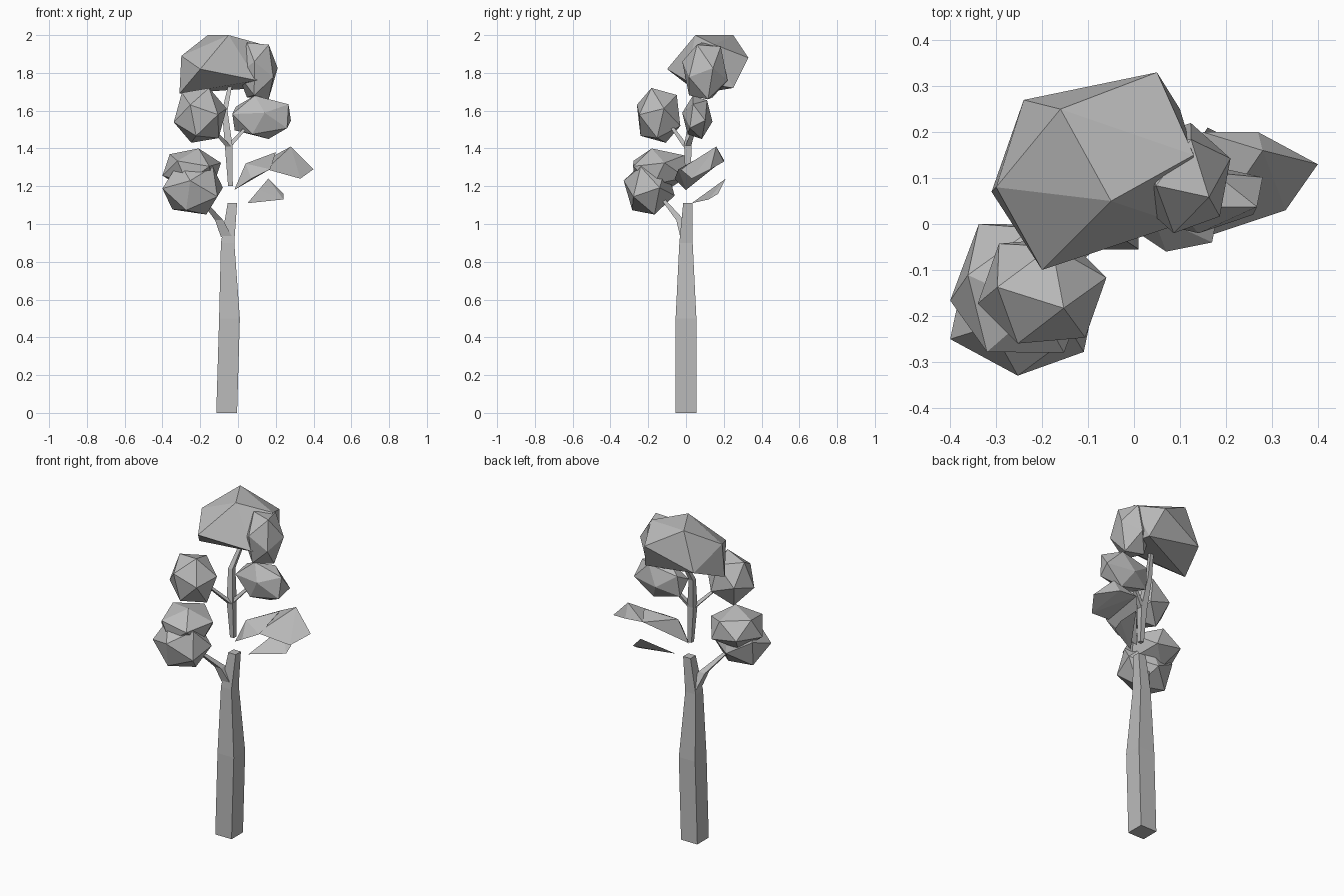
import bpy
import bmesh
from mathutils import Euler, Vector

cube = bpy.data.objects.get("Cube")
if cube:
    bpy.data.objects.remove(cube, do_unlink=True)

# One grey for the whole tree
GREY = (0.5, 0.5, 0.5, 1)
grey = bpy.data.materials.new("plain grey")
grey.use_nodes = True
grey.diffuse_color = GREY
shader = grey.node_tree.nodes["Principled BSDF"]
shader.inputs["Base Color"].default_value = GREY


def add_object(name, bm):
    """Turn a finished bmesh into a flat-shaded grey object."""
    bmesh.ops.recalc_face_normals(bm, faces=bm.faces)
    mesh = bpy.data.meshes.new(name)
    bm.to_mesh(mesh)
    bm.free()
    mesh.materials.append(grey)
    tree_part = bpy.data.objects.new(name, mesh)
    bpy.context.collection.objects.link(tree_part)


def lump(name, low, high, turn):
    """Rounded foliage: a turned icosahedron fitted between two corners."""
    bm = bmesh.new()
    turned = Euler((turn, turn / 2, turn)).to_matrix().to_4x4()
    bmesh.ops.create_icosphere(bm, subdivisions=1, radius=1, matrix=turned)
    for axis in range(3):
        values = [vert.co[axis] for vert in bm.verts]
        smallest, largest = min(values), max(values)
        for vert in bm.verts:
            share = (vert.co[axis] - smallest) / (largest - smallest)
            vert.co[axis] = low[axis] + share * (high[axis] - low[axis])
    add_object(name, bm)


def shard(name, *corners):
    """Angular foliage: the convex hull of a few corner points."""
    bm = bmesh.new()
    for corner in corners:
        bm.verts.new(corner)
    hull = bmesh.ops.convex_hull(bm, input=bm.verts)
    unused = set(hull["geom_interior"] + hull["geom_unused"])
    loose = [item for item in unused if isinstance(item, bmesh.types.BMVert)]
    bmesh.ops.delete(bm, geom=loose, context='VERTS')
    add_object(name, bm)


def limb(name, start_width, end_width, *path):
    """Square limb along a path, tapering evenly with height."""
    bm = bmesh.new()
    rings = []
    bottom, top = path[0][2], path[-1][2]
    for point in path:
        share = (point[2] - bottom) / (top - bottom)
        half = (start_width + share * (end_width - start_width)) / 2
        ring = []
        for side_x, side_y in ((-1, -1), (1, -1), (1, 1), (-1, 1)):
            offset = Vector((side_x, side_y, 0)) * half
            ring.append(bm.verts.new(Vector(point) + offset))
        rings.append(ring)
    for lower, upper in zip(rings, rings[1:]):
        for i in range(4):
            j = (i + 1) % 4
            bm.faces.new((lower[i], lower[j], upper[j], upper[i]))
    bm.faces.new(rings[0])
    bm.faces.new(rings[-1])
    add_object(name, bm)


# Trunk: a straight lower half and a tapering upper half
limb("lower_trunk", .11, .11, (-.06, 0, 0), (-.045, 0, .5))
limb("upper_trunk", .11, .05, (-.045, 0, .5), (-.055, 0, .9), (-.03, .01, 1.11))

# Branches
limb("lower_branch", .06, .02, (-.06, 0, .93), (-.1, -.03, 1.02), (-.2, -.13, 1.14))
limb("lower_stem", .025, .04, (-.04, .01, 1.2), (-.05, .01, 1.42))
limb("upper_stem", .04, .02, (-.05, .01, 1.42), (-.07, .04, 1.6), (-.04, .1, 1.74))
limb("right_twig", .03, .02, (-.05, 0, 1.41), (-.15, -.08, 1.52))
limb("left_twig", .03, .02, (-.05, .01, 1.41), (.05, .05, 1.52))

# Top crown
shard("crown", (-.2, -.1, 1.82), (-.31, .07, 1.69), (-.3, .08, 1.89),
      (-.05, .05, 2), (-.16, .25, 2), (.05, .33, 1.88), (.13, .15, 1.95),
      (.1, 0, 1.76), (-.24, .27, 1.77), (.1, .25, 1.72))
lump("crown_side", (0, -.02, 1.66), (.21, .22, 1.96), .6)

# Round foliage
lump("middle_right_foliage", (-.34, -.26, 1.43), (-.06, -.03, 1.72), .4)
lump("middle_left_foliage", (-.03, -.02, 1.45), (.28, .14, 1.68), .9)
lump("lower_right_foliage_back", (-.4, -.28, 1.18), (-.09, 0, 1.4), .3)
lump("lower_right_foliage_front", (-.4, -.33, 1.05), (-.08, -.06, 1.33), .7)

# Lower left foliage: a drooping canopy with a thin leaf below
shard("lower_left_foliage_inner", (-.02, 0, 1.18), (.04, .02, 1.32),
      (.07, -.06, 1.24), (.17, -.04, 1.29), (.2, .12, 1.38), (.15, .2, 1.34))
shard("lower_left_foliage_outer", (.15, -.03, 1.29), (.28, .16, 1.41),
      (.4, .13, 1.29), (.33, .03, 1.24), (.27, .2, 1.33), (.15, .2, 1.34))
shard("lower_left_leaf", (.05, .03, 1.11), (.24, .12, 1.13),
      (.24, .17, 1.16), (.16, .21, 1.24), (.12, .13, 1.18))
